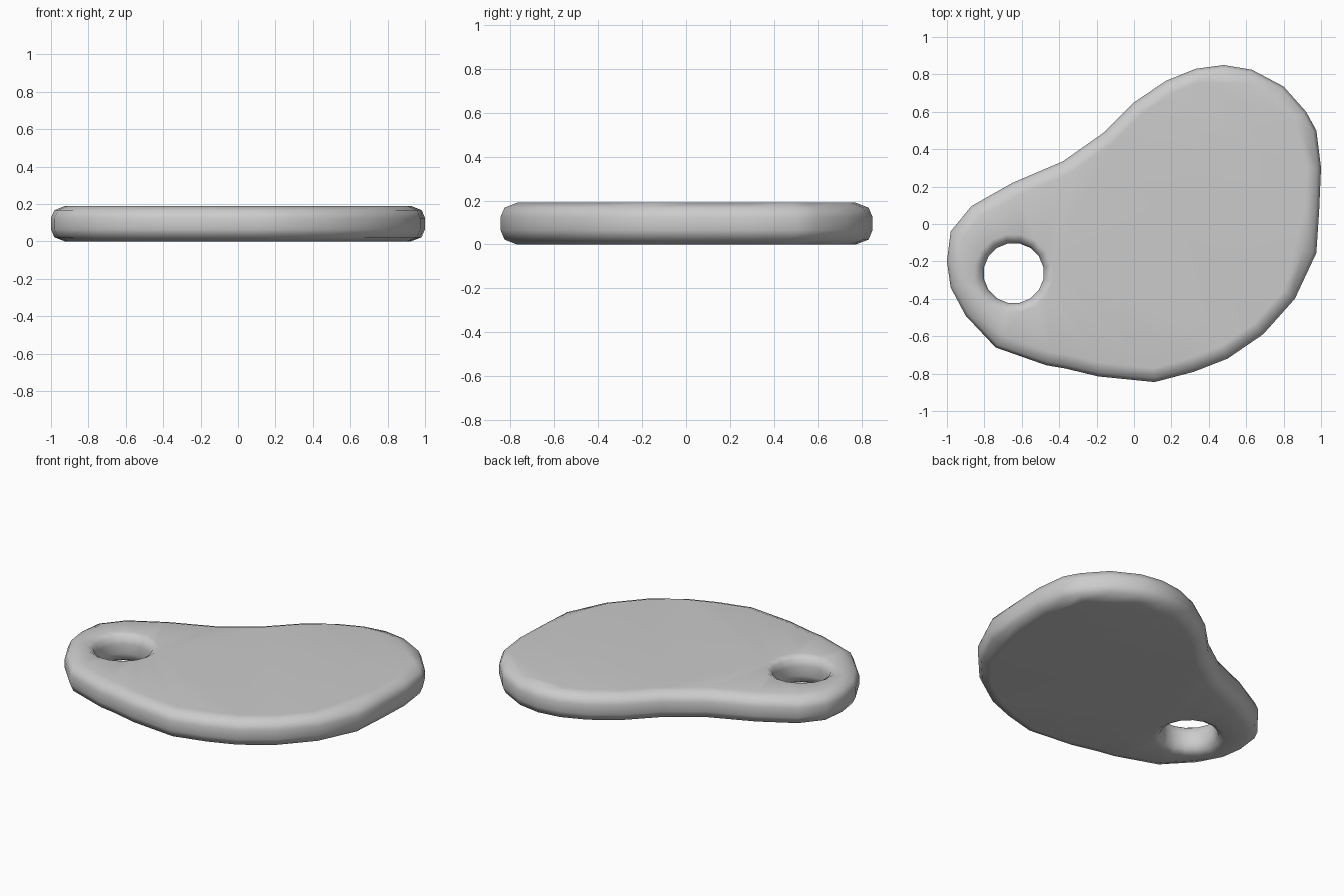
import bpy, bmesh, math
from mathutils import Vector

if "Cube" in bpy.data.objects:
    bpy.data.objects.remove(bpy.data.objects["Cube"])

# Outline of the board, clockwise-to-anticlockwise as seen from above
OUTLINE = [Vector(p) for p in [
    (.48, .85), (.33, .83), (.17, .765), (0, .65), (-.16, .49), (-.38, .335),
    (-.65, .22), (-.87, .095), (-.98, -.04), (-1, -.2), (-.98, -.34),
    (-.9, -.49), (-.74, -.66), (-.47, -.755), (-.37, -.772), (-.19, -.815),
    (.11, -.845), (.32, -.79), (.5, -.72), (.69, -.59), (.86, -.4),
    (.975, -.155), (.99, .07), (1, .3), (.975, .5), (.92, .6), (.8, .735),
    (.63, .825)]]
# Rounded rim section: (inset, height)
RIM = [(.075, 0), (.018, .022), (0, .065), (0, .125), (.018, .167), (.075, .19)]
HOLE_C, HOLE_R, HOLE_N = Vector((-.643, -.263)), .162, 16


def inset(points, d):
    """Move each point of an anticlockwise loop inwards by d."""
    out = []
    for i, p in enumerate(points):
        t = (points[(i + 1) % len(points)] - p).normalized() + (p - points[i - 1]).normalized()
        t.normalize()
        out.append(p + Vector((-t.y, t.x)) * d)
    return out


def hole_ring(r):
    angles = [math.tau * (i + .5) / HOLE_N for i in range(HOLE_N)]
    return [HOLE_C + Vector((math.cos(a), math.sin(a))) * r for a in angles]


def wall(bm, rings):
    """Skin a stack of (points, height) loops and return the vertex loops."""
    loops = [[bm.verts.new((p.x, p.y, z)) for p in pts] for pts, z in rings]
    for a, b in zip(loops, loops[1:]):
        n = len(a)
        for i in range(n):
            j = (i + 1) % n
            bm.faces.new((a[i], a[j], b[j], b[i]))
    return loops


bm = bmesh.new()
# Outer rim and thumb hole
outer = wall(bm, [(inset(OUTLINE, d), z) for d, z in RIM])
inner = wall(bm, [(hole_ring(HOLE_R + d * .65), z) for d, z in RIM])
# Flat top and bottom between the two loops
for k in (0, -1):
    edges = []
    for loop in (outer[k], inner[k]):
        edges += [bm.edges.get((loop[i - 1], loop[i])) for i in range(len(loop))]
    bmesh.ops.triangle_fill(bm, edges=edges, use_beauty=True, use_dissolve=False)
bmesh.ops.recalc_face_normals(bm, faces=bm.faces)

mesh = bpy.data.meshes.new("palette_board")
bm.to_mesh(mesh)
bm.free()
board = bpy.data.objects.new("palette_board", mesh)
bpy.context.collection.objects.link(board)
bpy.context.view_layer.objects.active = board
board.select_set(True)
bpy.ops.object.shade_smooth_by_angle(angle=math.radians(50))
# Keep the flat faces evenly lit
normals = board.modifiers.new("face_weighted_normals", 'WEIGHTED_NORMAL')
normals.keep_sharp = True
